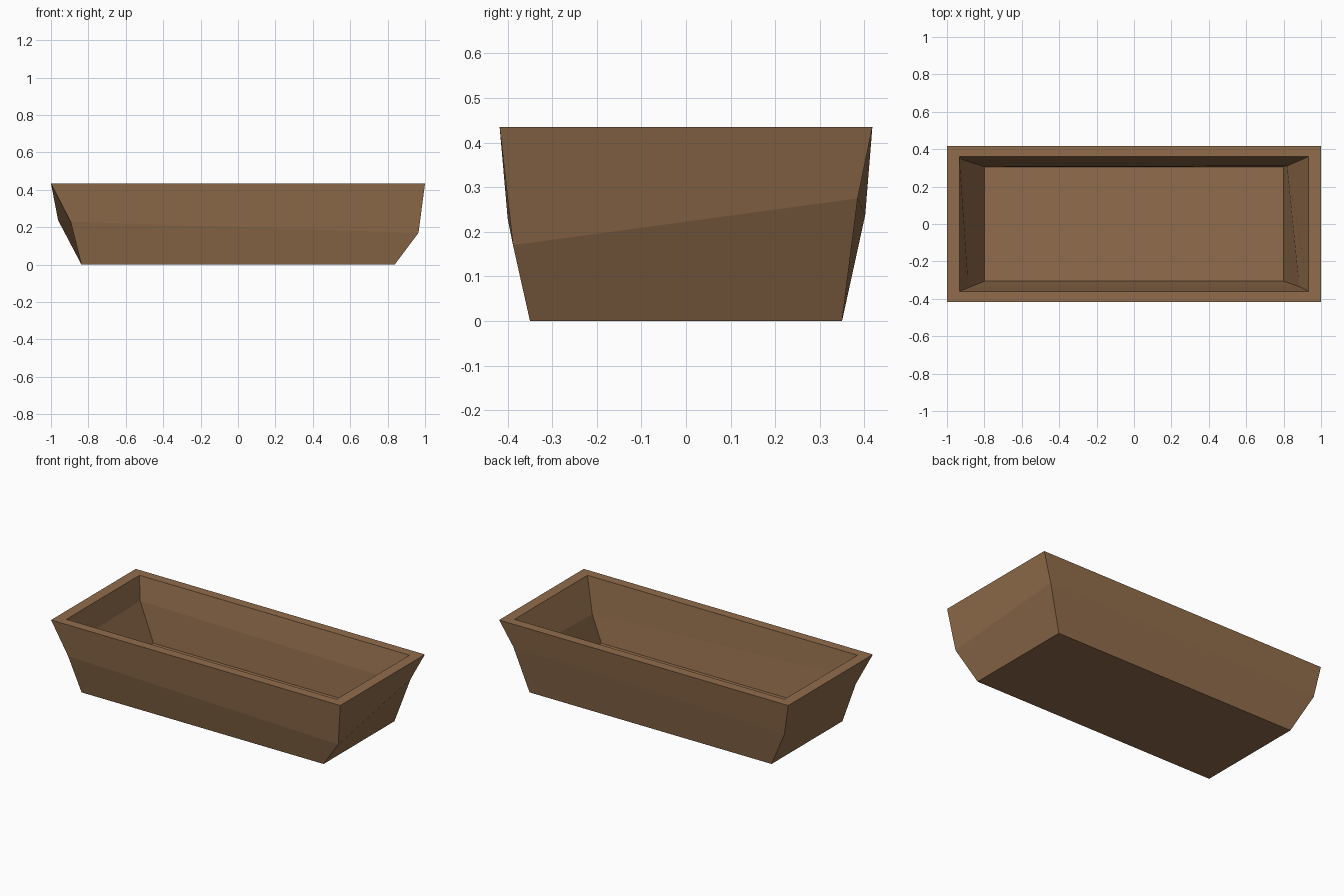
import bpy
import bmesh

default = bpy.data.objects.get("Cube")
if default:
    bpy.data.objects.remove(default, do_unlink=True)


def make_material(name, rgb):
    mat = bpy.data.materials.new(name)
    mat.use_nodes = True
    colour = (*rgb, 1.0)
    mat.diffuse_color = colour
    mat.node_tree.nodes["Principled BSDF"].inputs["Base Color"].default_value = colour
    return mat


def rectangle(half_x, half_y, z):
    """Level ring of corners: front -x, front +x, back +x, back -x."""
    return [(-half_x, -half_y, z), (half_x, -half_y, z),
            (half_x, half_y, z), (-half_x, half_y, z)]


def trough(name, rings, mat):
    """Skin consecutive four-cornered rings and cap both ends."""
    bm = bmesh.new()
    loops = [[bm.verts.new(p) for p in ring] for ring in rings]
    for low, high in zip(loops, loops[1:]):
        for i in range(4):
            j = (i + 1) % 4
            bm.faces.new((low[i], low[j], high[j], high[i]))
    bm.faces.new(reversed(loops[0]))
    bm.faces.new(loops[-1])
    mesh = bpy.data.meshes.new(name)
    bm.to_mesh(mesh)
    bm.free()
    mesh.materials.append(mat)
    obj = bpy.data.objects.new(name, mesh)
    bpy.context.collection.objects.link(obj)
    return obj


# Hand-hewn bends halfway up the walls, uneven at each corner
outer_bend = [(-0.895, -0.40, 0.23), (0.965, -0.388, 0.17),
              (0.925, 0.385, 0.275), (-0.962, 0.402, 0.238)]
inner_bend = [(-0.885, -0.34, 0.30), (0.883, -0.335, 0.215),
              (0.818, 0.31, 0.28), (-0.918, 0.345, 0.285)]

# Outside from base to rim, then inside from rim down to the floor
trough("wooden_trough", [
    rectangle(0.837, 0.35, 0.0),
    outer_bend,
    rectangle(1.0, 0.418, 0.435),
    rectangle(0.934, 0.36, 0.435),
    inner_bend,
    rectangle(0.80, 0.306, 0.067),
], make_material("brown wood", (0.28, 0.15, 0.071)))
